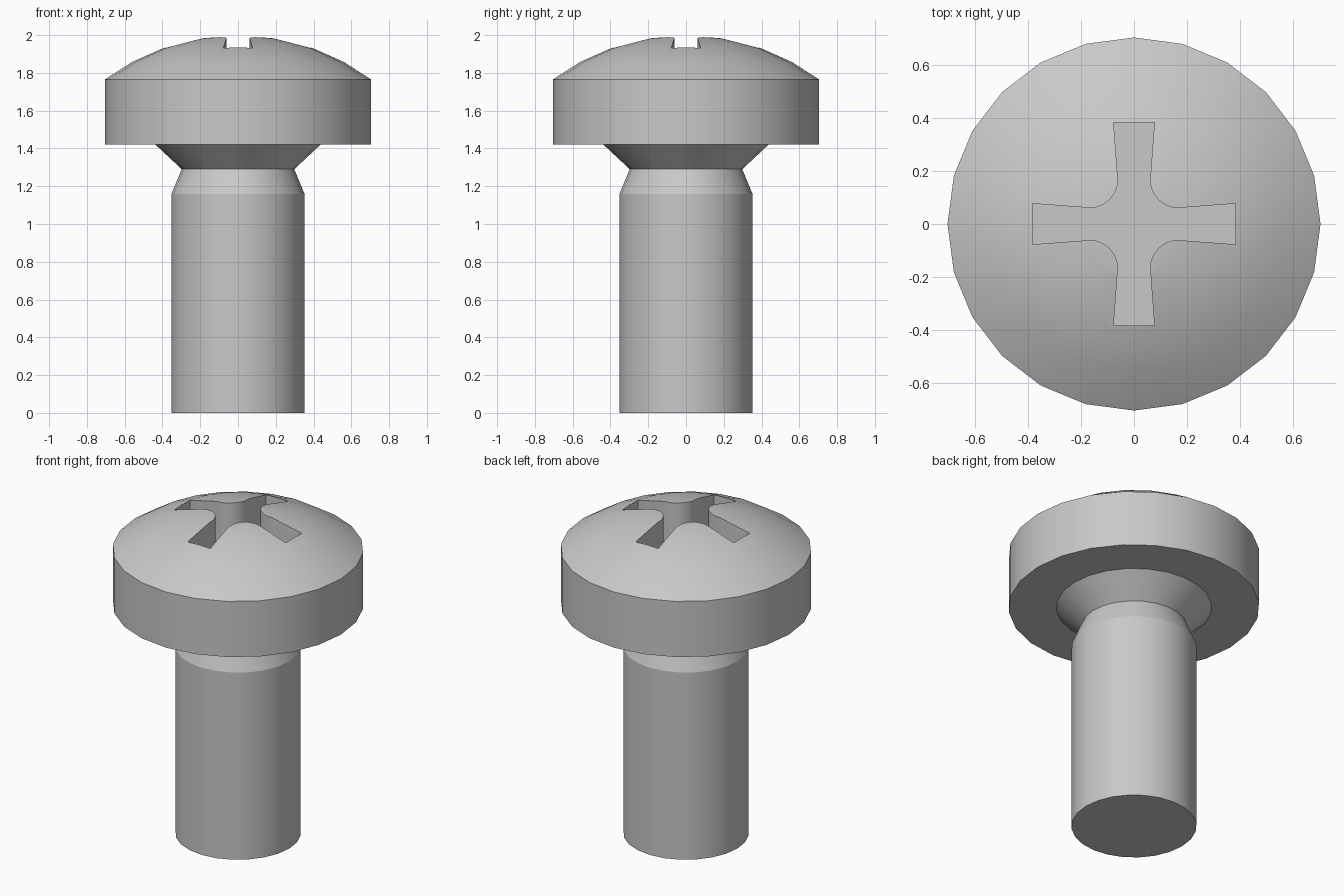
import bpy, bmesh, math

if "Cube" in bpy.data.objects:
    bpy.data.objects.remove(bpy.data.objects["Cube"])

SIDES = 24
steel = bpy.data.materials.new("steel_grey")
steel.diffuse_color = (0.58, 0.58, 0.58, 1)
steel.use_nodes = True
steel.node_tree.nodes["Principled BSDF"].inputs["Base Color"].default_value = steel.diffuse_color


def add_object(name, bm):
    bmesh.ops.recalc_face_normals(bm, faces=bm.faces[:])
    mesh = bpy.data.meshes.new(name)
    bm.to_mesh(mesh)
    bm.free()
    mesh.materials.append(steel)
    ob = bpy.data.objects.new(name, mesh)
    bpy.context.collection.objects.link(ob)
    return ob


def lathe(name, profile):
    """Revolve (radius, z) points around z; radius 0 closes to a single tip."""
    bm = bmesh.new()
    rings = []
    for r, z in profile:
        n = SIDES if r > 0 else 1
        rings.append([bm.verts.new((r * math.cos(2 * math.pi * i / SIDES),
                                    r * math.sin(2 * math.pi * i / SIDES), z))
                      for i in range(n)])
    for a, b in zip(rings, rings[1:]):
        for i in range(SIDES):
            j = (i + 1) % SIDES
            if len(b) == 1:
                bm.faces.new((a[i], a[j], b[0]))
            else:
                bm.faces.new((a[i], a[j], b[j], b[i]))
    bm.faces.new(rings[0][::-1])
    return add_object(name, bm)


# Screw body: shaft, chamfer, waist, flared neck, cylindrical head, domed top
dome_r = 1.175
dome = [(r, 2.0 - dome_r + math.sqrt(dome_r ** 2 - r ** 2))
        for r in (0.705, 0.56, 0.395, 0.2, 0)]
screw = lathe("screw", [(0.352, 0), (0.352, 1.16), (0.298, 1.29),
                        (0.437, 1.42), (0.705, 1.42)] + dome)

# Cross recess cutter: flared arms joined by rounded inner corners
quarter = [(0.383, -0.077), (0.383, 0.077)]
for i in range(9):
    a = math.radians(265 - 80 * i / 8)
    quarter.append((0.17 + 0.11 * math.cos(a), 0.17 + 0.11 * math.sin(a)))
bm = bmesh.new()
outline = []
for k in range(4):
    c, s = round(math.cos(k * math.pi / 2)), round(math.sin(k * math.pi / 2))
    outline += [bm.verts.new((c * x - s * y, s * x + c * y, 1.6)) for x, y in quarter]
base = bm.faces.new(outline)
top = bmesh.ops.extrude_face_region(bm, geom=[base])["geom"]
bmesh.ops.translate(bm, vec=(0, 0, 0.6),
                    verts=[v for v in top if isinstance(v, bmesh.types.BMVert)])
cutter = add_object("recess_cutter", bm)

# Cut the recess and keep only the finished screw
cut = screw.modifiers.new("cross_recess", "BOOLEAN")
cut.object = cutter
cut.operation = "DIFFERENCE"
cut.solver = "EXACT"
bpy.context.view_layer.objects.active = screw
screw.select_set(True)
bpy.ops.object.modifier_apply(modifier=cut.name)
bpy.data.objects.remove(cutter)

# Smooth the curved surfaces, keep the rims crisp
bpy.ops.object.shade_smooth_by_angle(angle=math.radians(20))
